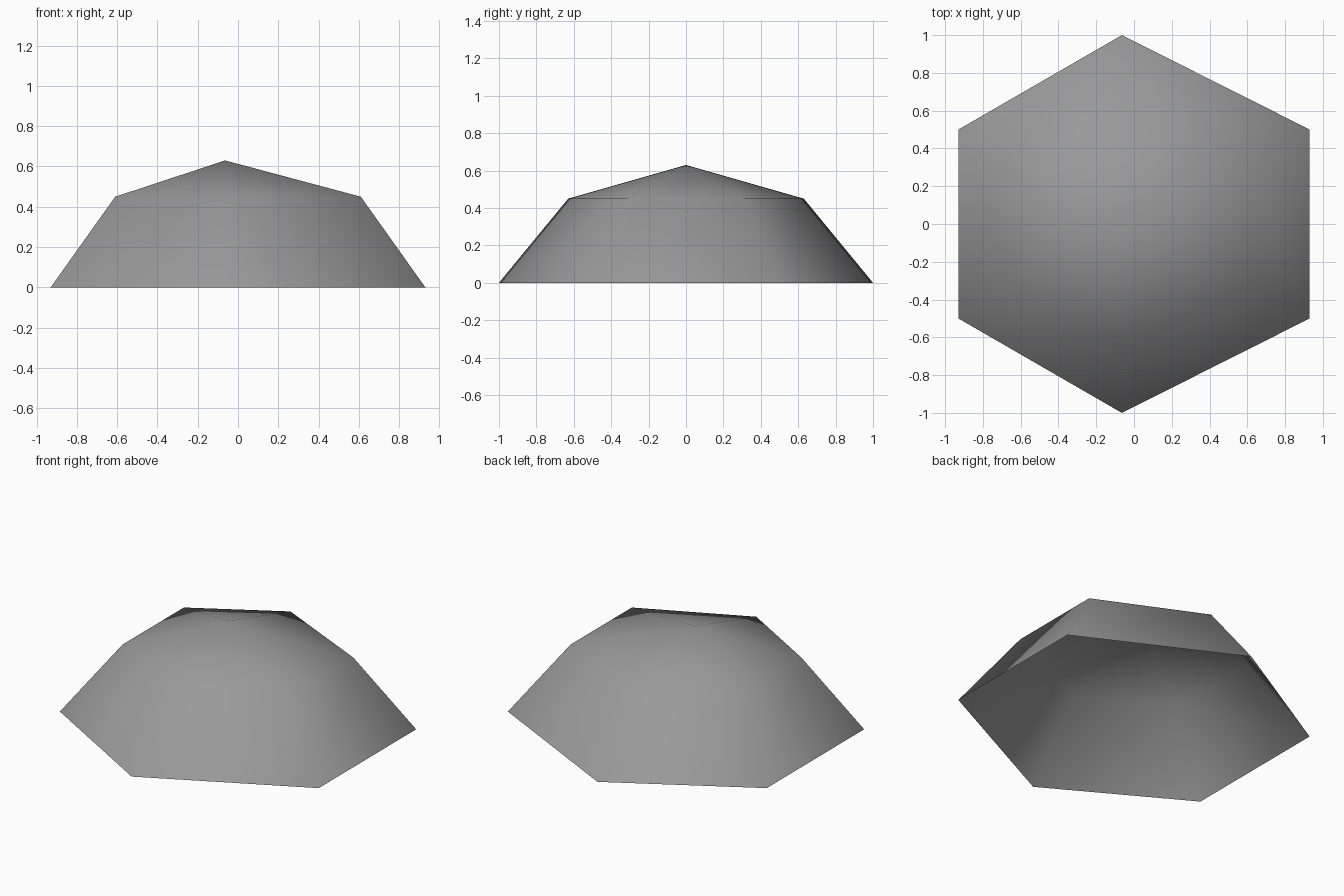
import bpy, bmesh
from math import cos, sin, pi

cube = bpy.data.objects.get("Cube")
if cube:
    bpy.data.objects.remove(cube, do_unlink=True)

SIDES = 6
CENTRE_X = -0.064   # apex sits slightly off centre
STRETCH = 0.128     # widening of the +x side

stone = bpy.data.materials.new("plain grey")
stone.use_nodes = True
grey = (0.32, 0.32, 0.32, 1)
stone.diffuse_color = grey
stone.node_tree.nodes["Principled BSDF"].inputs["Base Color"].default_value = grey

bm = bmesh.new()


def ring(radius, z):
    """Hexagon with corners on the y axis and its +x corners pushed outward."""
    verts = []
    for i in range(SIDES):
        a = pi / 2 + i * 2 * pi / SIDES
        x = radius * cos(a)
        push = STRETCH if x > 0.1 else 0
        verts.append(bm.verts.new((CENTRE_X + x + push, radius * sin(a), z)))
    return verts


# Open-bottomed dome: sloping walls, then a shallow cap
base = ring(1.0, 0)
shoulder = ring(0.63, 0.45)
apex = bm.verts.new((CENTRE_X, 0, 0.63))
for i in range(SIDES):
    j = (i + 1) % SIDES
    bm.faces.new((base[i], base[j], shoulder[j], shoulder[i]))
    bm.faces.new((shoulder[i], shoulder[j], apex))
for face in bm.faces:
    face.smooth = True

mesh = bpy.data.meshes.new("dome")
bm.to_mesh(mesh)
bm.free()
mesh.materials.append(stone)
dome = bpy.data.objects.new("dome", mesh)
bpy.context.collection.objects.link(dome)
